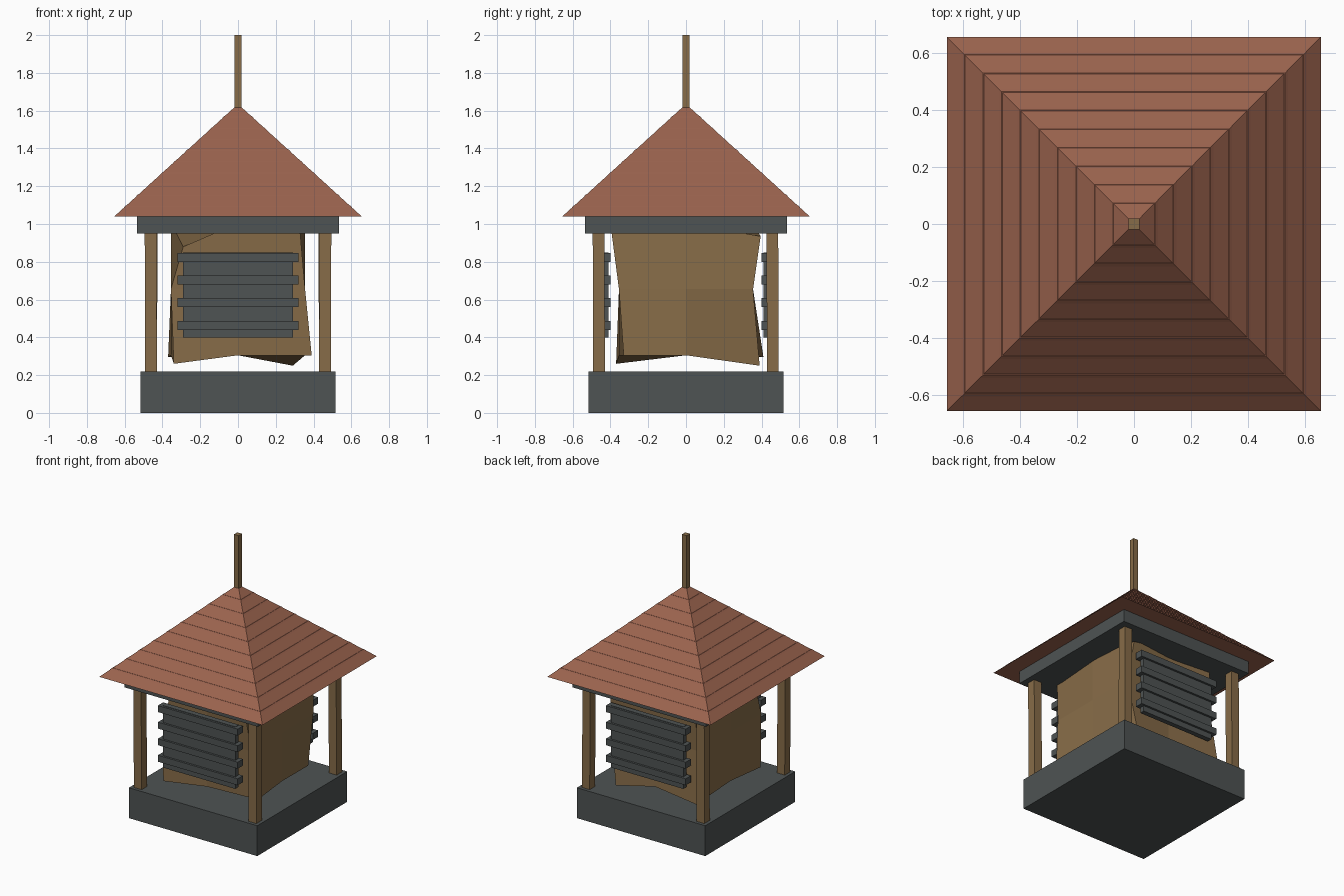
import bpy, bmesh, math
from mathutils import Vector

if "Cube" in bpy.data.objects:
    bpy.data.objects.remove(bpy.data.objects["Cube"])


def material(name, srgb):
    m = bpy.data.materials.new(name)
    lin = [((c / 255 + 0.055) / 1.055) ** 2.4 for c in srgb]
    m.diffuse_color = (*lin, 1.0)
    m.use_nodes = True
    m.node_tree.nodes["Principled BSDF"].inputs["Base Color"].default_value = m.diffuse_color
    return m


SLATE = material("slate grey", (78, 83, 83))
WOOD = material("tan wood", (135, 108, 72))
TILE = material("terracotta tile", (155, 99, 78))


def finish(name, bm, mat):
    bmesh.ops.recalc_face_normals(bm, faces=bm.faces)
    me = bpy.data.meshes.new(name)
    bm.to_mesh(me)
    bm.free()
    me.materials.append(mat)
    ob = bpy.data.objects.new(name, me)
    bpy.context.collection.objects.link(ob)
    return ob


def box(name, lo, hi, mat):
    lo, hi = Vector(lo), Vector(hi)
    bm = bmesh.new()
    bmesh.ops.create_cube(bm, size=1)
    for v in bm.verts:
        v.co = (lo + hi) / 2 + v.co * (hi - lo)
    return finish(name, bm, mat)


def frustum(name, r0, z0, r1, z1, mat):
    """Square pyramid or frustum with half-widths r0 and r1."""
    bm = bmesh.new()
    bmesh.ops.create_cone(bm, segments=4, cap_ends=True, radius1=r0 * math.sqrt(2),
                          radius2=r1 * math.sqrt(2), depth=z1 - z0)
    bmesh.ops.remove_doubles(bm, verts=bm.verts, dist=1e-5)
    c, s = math.cos(math.pi / 4), math.sin(math.pi / 4)
    for v in bm.verts:
        x, y, z = v.co
        v.co = (x * c - y * s, x * s + y * c, z + (z0 + z1) / 2)
    return finish(name, bm, mat)


# Base and ceiling slabs
box("base", (-.515, -.515, 0), (.515, .515, .22), SLATE)
box("ceiling_slab", (-.535, -.535, .95), (.535, .535, 1.04), SLATE)

# Corner posts
for sx in (-1, 1):
    for sy in (-1, 1):
        x, y = sx * .46, sy * .46
        post = box("corner_post", (x - .031, y - .031, .2), (x + .031, y + .031, .97), WOOD)
        for v in post.data.vertices:
            if v.co.z > .5:
                v.co.x -= .003 * sx * sy
                v.co.y -= .003

# Warped inner chamber: halved cube whose corners are pulled out of true
CORNERS = {
    (-1, -1, -1): (-.34, -.37, .26), (1, -1, -1): (.39, -.33, .305),
    (1, 1, -1): (.29, .39, .25), (-1, 1, -1): (-.37, .41, .295),
    (-1, -1, 1): (-.29, -.37, .88), (1, -1, 1): (.325, -.40, 1.0),
    (1, 1, 1): (.33, .395, .935), (-1, 1, 1): (-.33, .38, .96),
}
bm = bmesh.new()
bmesh.ops.create_cube(bm, size=2)
bmesh.ops.subdivide_edges(bm, edges=bm.edges, cuts=1, use_grid_fill=True)
for v in bm.verts:
    key = tuple(round(c) for c in v.co)
    v.co = CORNERS.get(key, (key[0] * .355, key[1] * .355, .655 + key[2] * .35))
finish("chamber", bm, WOOD)

# Louvred vents on the front and back
for side, s in (("front", -1), ("back", 1)):
    def vent(name, hx, y0, y1, z0, z1):
        box(f"{side}_{name}", (-hx, min(s * y0, s * y1), z0),
            (hx, max(s * y0, s * y1), z1), SLATE)
    vent("vent_panel", .29, .41, .445, .40, .85)
    for i in range(4):
        z = .44 + i * .12
        vent("vent_slat", .32, .40, .46, z, z + .047)

# Pyramid roof with faint shingle courses flush with its surface
R, Z0, Z1 = .655, 1.04, 1.635
frustum("roof", R, Z0, 0, Z1, TILE)
step = .065
for i in range(1, 10):
    r = R - i * step + .012
    z = Z0 + (R - r) / R * (Z1 - Z0)
    frustum("shingle_course", r + .0015, z, r - .0085, z + .01, TILE)

# Finial pole
box("finial_pole", (-.019, -.019, 1.58), (.019, .019, 2.0), WOOD)
